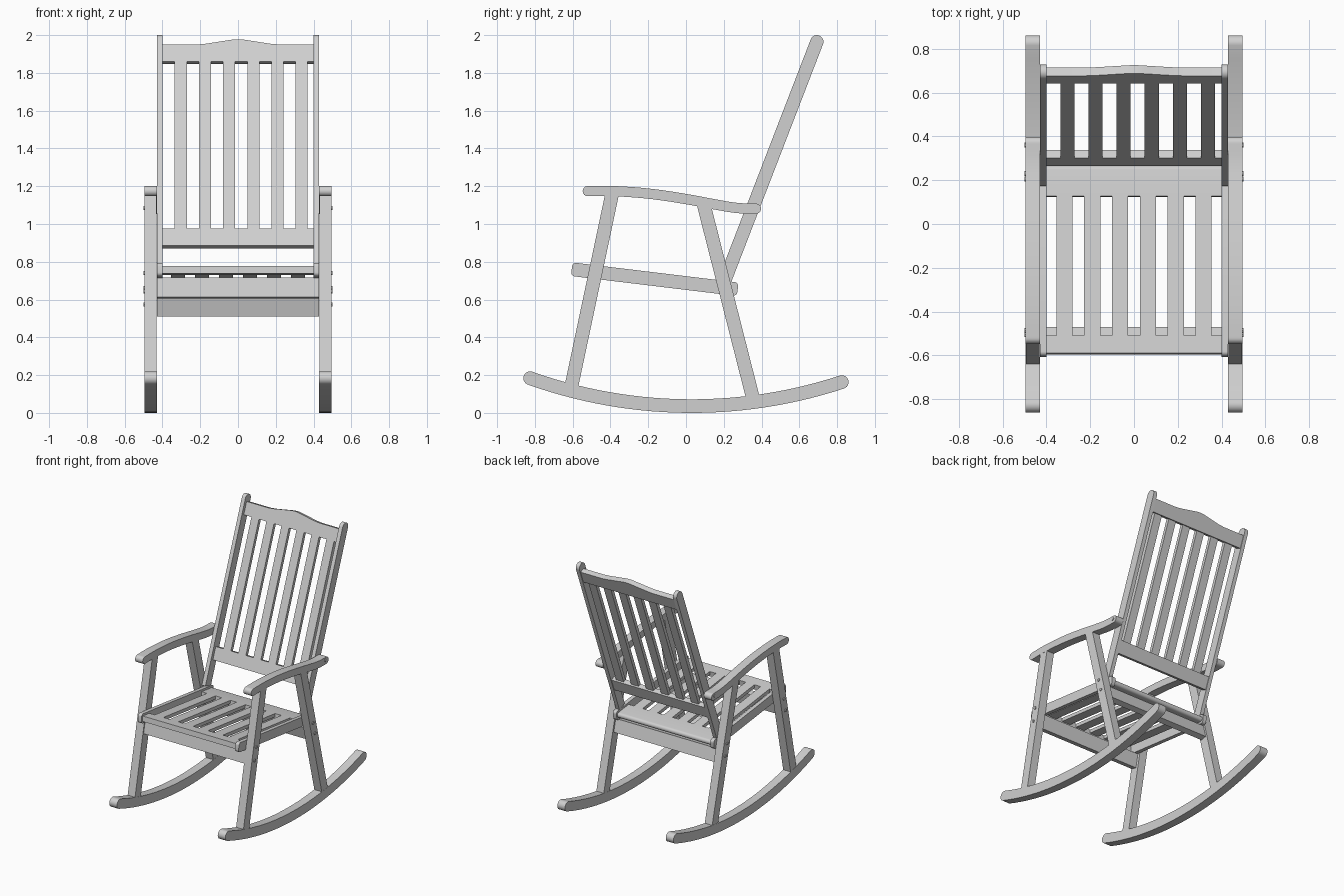
import bpy, bmesh, math
from mathutils import Vector

cube = bpy.data.objects.get("Cube")
if cube:
    bpy.data.objects.remove(cube, do_unlink=True)

grey = bpy.data.materials.new("light grey wood")
grey.use_nodes = True
COLOR = (0.63, 0.63, 0.63, 1)
grey.diffuse_color = COLOR
grey.node_tree.nodes["Principled BSDF"].inputs["Base Color"].default_value = COLOR


def prism(name, points, offset):
    """Extrude a closed flat outline along an offset vector."""
    bm = bmesh.new()
    face = bm.faces.new([bm.verts.new(p) for p in points])
    out = bmesh.ops.extrude_face_region(bm, geom=[face])
    moved = [g for g in out["geom"] if isinstance(g, bmesh.types.BMVert)]
    bmesh.ops.translate(bm, verts=moved, vec=offset)
    bmesh.ops.recalc_face_normals(bm, faces=bm.faces[:])
    mesh = bpy.data.meshes.new(name)
    bm.to_mesh(mesh)
    bm.free()
    mesh.materials.append(grey)
    obj = bpy.data.objects.new(name, mesh)
    bpy.context.collection.objects.link(obj)
    bpy.ops.object.select_all(action="DESELECT")
    obj.select_set(True)
    bpy.context.view_layer.objects.active = obj
    bpy.ops.object.shade_smooth_by_angle(angle=math.radians(30))
    return obj


def end_cap(p, t, width, r):
    """Outline around one end of a bar, with corners of radius r past p."""
    n = Vector((-t.y, t.x))
    if r == 0:
        return [p + n * width / 2, p - n * width / 2]
    pts, inner = [], width / 2 - r
    for side, start in ((1, 0), (-1, 90)):
        for i in range(7):
            a = math.radians(start + 15 * i)
            pts.append(p + n * (side * inner + r * math.cos(a)) + t * r * math.sin(a))
    if inner < 1e-6:
        pts.pop(7)
    return pts


def bar(name, path, width, x0, x1, r0=0, r1=0):
    """Bar following a (y, z) path, spanning x0 to x1."""
    path = [Vector(p) for p in path]
    upper, lower = [], []
    for a, p, b in zip(path, path[1:], path[2:]):
        t = (b - a).normalized()
        n = Vector((-t.y, t.x)) * width / 2
        upper.append(p + n)
        lower.append(p - n)
    first = (path[0] - path[1]).normalized()
    last = (path[-1] - path[-2]).normalized()
    outline = (upper + end_cap(path[-1], last, width, r1)
               + lower[::-1] + end_cap(path[0], first, width, r0))
    return prism(name, [(x0, p.x, p.y) for p in outline], (x1 - x0, 0, 0))


def pair(name, path, width, x0, x1, r0=0, r1=0):
    """The same bar on the left (+x) and the right (-x)."""
    bar("left_" + name, path, width, x0, x1, r0, r1)
    bar("right_" + name, path, width, -x1, -x0, r0, r1)


def frame(origin, along):
    """Maps (distance along, height off) in a tilted plane to (y, z)."""
    o, t = Vector(origin), Vector(along).normalized()
    n = Vector((-t.y, t.x))
    return lambda s, h=0: o + t * s + n * h


IN, OUT = 0.43, 0.495

# Rockers: circular arcs touching the ground
R = 2.55
ys = [-0.825 + 1.65 * i / 28 for i in range(29)]
pair("rocker", [(y, R + 0.036 - math.sqrt(R * R - (y - 0.03) ** 2)) for y in ys],
     0.072, IN, OUT, 0.036, 0.036)

# Arms: a gentle wave through a few control points, smoothed
arm = [Vector(p) for p in ((-0.52, 1.174), (-0.4, 1.176), (-0.2, 1.163), (0, 1.133),
                           (0.15, 1.104), (0.27, 1.083), (0.37, 1.081))]
for _ in range(2):
    smooth = [arm[0]]
    for a, b in zip(arm, arm[1:]):
        smooth += [a.lerp(b, 0.25), a.lerp(b, 0.75)]
    arm = smooth + [arm[-1]]
pair("arm", arm, 0.054, IN, OUT, 0.027, 0.027)

# Legs
pair("front_leg", [(-0.609, 0.13), (-0.39, 1.165)], 0.072, IN + 0.001, OUT - 0.001)
pair("rear_leg", [(0.354, 0.08), (0.092, 1.11)], 0.072, IN + 0.001, OUT - 0.001)

# Stretchers between the legs
front = frame((-0.503, 0.66), (0.21, 0.98))
bar("front_stretcher", [front(-0.052), front(0.052)], 0.045, -IN, IN)
rear = frame((0.232, 0.565), (-0.25, 0.97))
bar("rear_stretcher", [rear(-0.05), rear(0.05)], 0.045, -IN, IN)

# Seat: side rails, cross boards and slats
seat = frame((-0.6, 0.76), (0.993, -0.12))
pair("seat_rail", [seat(0.015), seat(0.86)], 0.072, 0.4, IN, 0.02, 0.02)
bar("seat_front_board", [seat(0.008), seat(0.09)], 0.04, -0.4, 0.4)
bar("seat_rear_board", [seat(0.73), seat(0.852)], 0.04, -0.4, 0.4, 0, 0.02)
for i in range(6):
    x = (i - 2.5) * 0.127
    bar(f"seat_slat_{i + 1}", [seat(0.09, 0.007), seat(0.73, 0.007)], 0.026,
        x - 0.037, x + 0.037)

# Back: posts, lower rail, slats and shaped crest
back = frame((0.311, 0.975), (0.36, 0.933))
pair("back_post", [back(-0.29), back(1.061)], 0.07, 0.4, IN, 0, 0.035)
bar("back_lower_rail", [back(-0.1, -0.01), back(-0.004, -0.01)], 0.04, -0.4, 0.4)
for i in range(6):
    x = -0.303 + 0.128 * i
    bar(f"back_slat_{i + 1}", [back(-0.004, -0.003), back(0.945, -0.003)], 0.026,
        x - 0.032, x + 0.032)
half = [(0.4, 0), (0.22, 0), (0.17, 0.005), (0.05, 0.025), (0.02, 0.03)]
curve = half + [(-x, s) for x, s in half[::-1]]
shape = [(-0.4, 0.945), (0.4, 0.945)] + [(x, 1.041 + s) for x, s in curve]
points = [(x, *back(s, 0.01)) for x, s in shape]
depth = back(0, -0.03) - back(0, 0.01)
prism("back_crest", points, (0, *depth))

# Screw heads on the outer faces
screws = [(0.36, 1.085), (-0.486, 0.74), (-0.505, 0.642), (0.206, 0.66), (0.23, 0.573)]
for i, (y, z) in enumerate(screws):
    for side, sign in (("left", 1), ("right", -1)):
        ring = [(sign * 0.49, y + 0.011 * math.cos(a), z + 0.011 * math.sin(a))
                for a in (math.tau * k / 12 for k in range(12))]
        prism(f"{side}_screw_{i + 1}", ring, (sign * 0.01, 0, 0))
